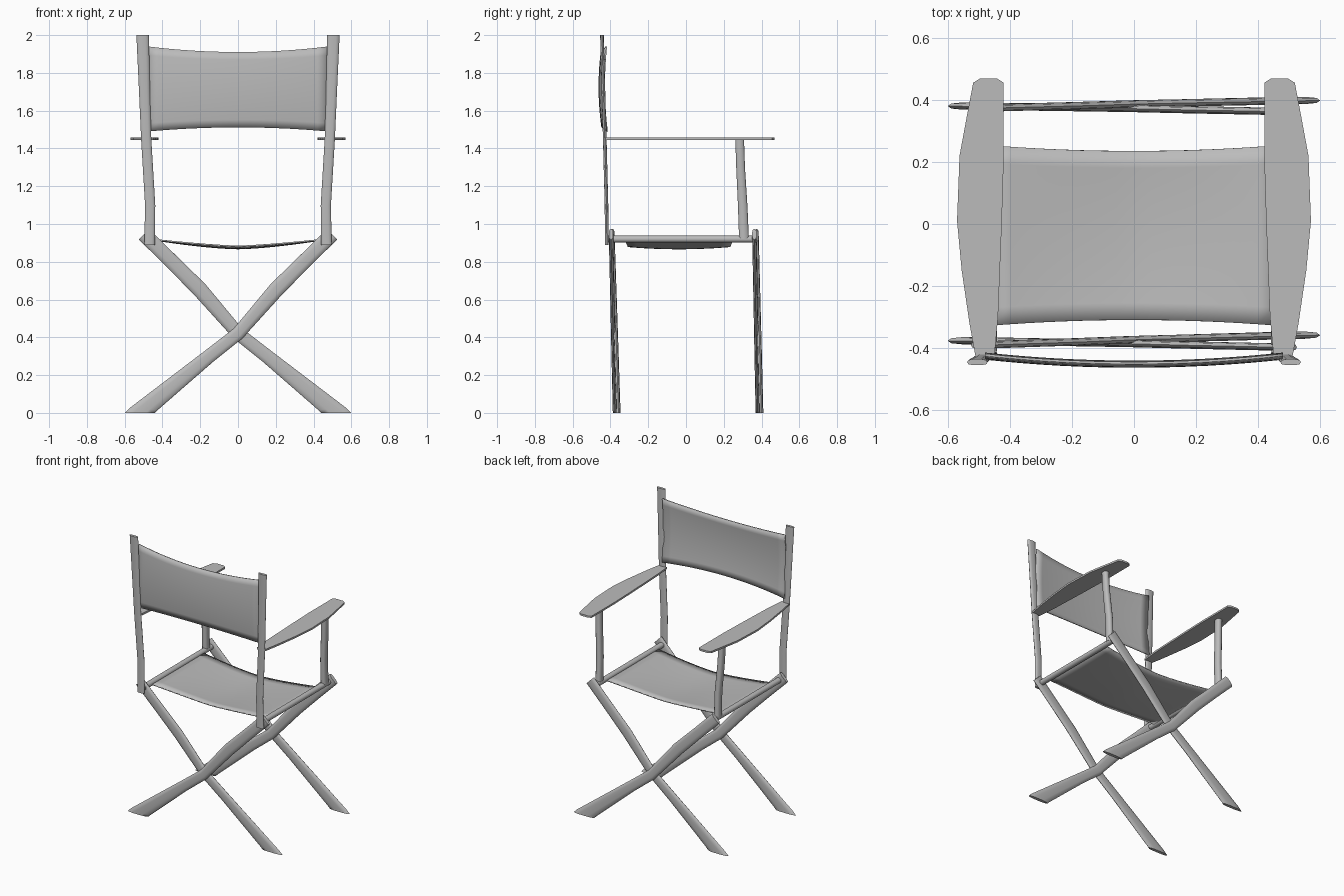
import bpy, bmesh, math
from mathutils import Vector

if "Cube" in bpy.data.objects:
    bpy.data.objects.remove(bpy.data.objects["Cube"])

grey = bpy.data.materials.new("plain_grey")
grey.diffuse_color = (0.5, 0.5, 0.5, 1)
grey.use_nodes = True
grey.node_tree.nodes["Principled BSDF"].inputs["Base Color"].default_value = grey.diffuse_color


def finish(bm, name, angle=40):
    bmesh.ops.recalc_face_normals(bm, faces=bm.faces)
    me = bpy.data.meshes.new(name)
    bm.to_mesh(me)
    bm.free()
    me.materials.append(grey)
    ob = bpy.data.objects.new(name, me)
    bpy.context.collection.objects.link(ob)
    bpy.ops.object.select_all(action='DESELECT')
    ob.select_set(True)
    bpy.context.view_layer.objects.active = ob
    bpy.ops.object.shade_smooth_by_angle(angle=math.radians(angle))
    return ob


def loft(name, sections, n=10, squareness=0.75):
    """Skin rounded rings; each section is (centre, half-axis u, half-axis v)."""
    bm = bmesh.new()
    rings = []
    for c, u, v in sections:
        c, u, v = Vector(c), Vector(u), Vector(v)
        ring = []
        for i in range(n):
            a = 2 * math.pi * i / n
            ca, sa = math.cos(a), math.sin(a)
            ring.append(bm.verts.new(
                c + u * math.copysign(abs(ca) ** squareness, ca)
                + v * math.copysign(abs(sa) ** squareness, sa)))
        rings.append(ring)
    for r, s in zip(rings, rings[1:]):
        for i in range(n):
            j = (i + 1) % n
            bm.faces.new((r[i], r[j], s[j], s[i]))
    bm.faces.new(rings[0])
    bm.faces.new(rings[-1])
    return finish(bm, name, 60)


def sheet(name, func, nx=16, ny=10, thick=0.008):
    """Thin cloth over s, t in -1..1."""
    bm = bmesh.new()
    g = [[bm.verts.new(func(2 * i / nx - 1, 2 * j / ny - 1)) for j in range(ny + 1)]
         for i in range(nx + 1)]
    for i in range(nx):
        for j in range(ny):
            bm.faces.new((g[i][j], g[i + 1][j], g[i + 1][j + 1], g[i][j + 1]))
    ob = finish(bm, name)
    mod = ob.modifiers.new("thickness", 'SOLIDIFY')
    mod.thickness = thick
    mod.offset = 0
    return ob


# crossed legs: (x, z, half-width x, half-width z), foot cut level with the floor
leg_path = [(-0.52, 0.0, -0.08, 0.0), (-0.50, 0.02, -0.076, 0.004),
            (-0.153, 0.30, -0.022, 0.029), (0.0, 0.42, -0.023, 0.026),
            (0.204, 0.655, -0.031, 0.027), (0.36, 0.81, -0.028, 0.027),
            (0.497, 0.946, -0.028, 0.028)]


def leg(name, side, y_foot, y_top):
    secs = []
    for x, z, ux, uz in leg_path:
        y = y_foot + (y_top - y_foot) * z / 0.946
        secs.append(((side * x, y, z), (side * ux, 0, uz), (0, 0.012, 0)))
    loft(name, secs)


leg("back_leg_a", 1, -0.376, -0.397)
leg("back_leg_b", -1, -0.358, -0.390)
leg("front_leg_a", 1, 0.380, 0.362)
leg("front_leg_b", -1, 0.398, 0.373)

for side, word in ((1, "right"), (-1, "left")):
    # back upright: flat post leaning outward toward the top
    post = [(0.468, -0.419, 0.89, 0.028), (0.465, -0.421, 1.1, 0.027),
            (0.486, -0.430, 1.45, 0.027), (0.495, -0.437, 1.7, 0.029),
            (0.505, -0.445, 2.0, 0.033)]
    loft(word + "_back_post",
         [((side * x, y, z), (w, 0, 0), (0, 0.010, 0)) for x, y, z, w in post])
    # front arm support
    prop = [(0.465, 0.307, 0.92, 0.027), (0.465, 0.300, 1.1, 0.026),
            (0.478, 0.289, 1.3, 0.024), (0.484, 0.284, 1.45, 0.024)]
    loft(word + "_arm_support",
         [((side * x, y, z), (0.021, 0, 0), (0, w, 0)) for x, y, z, w in prop])
    # seat rail
    loft(word + "_seat_rail",
         [((side * 0.462, y, 0.92), (0.021, 0, 0), (0, 0, 0.019)) for y in (-0.41, 0.355)],
         12, 1.0)
    # armrest plate
    outline = [(0.45, -0.43), (0.51, -0.43), (0.53, -0.32), (0.555, -0.15), (0.57, 0.01),
               (0.562, 0.22), (0.538, 0.35), (0.518, 0.455), (0.497, 0.468), (0.44, 0.468),
               (0.42, 0.455), (0.42, 0.2), (0.426, 0.0), (0.438, -0.3)]
    bm = bmesh.new()
    f = bm.faces.new([bm.verts.new((side * x, y, 1.446)) for x, y in outline])
    up = bmesh.ops.extrude_face_region(bm, geom=[f])["geom"]
    bmesh.ops.translate(bm, vec=(0, 0, 0.013),
                        verts=[v for v in up if isinstance(v, bmesh.types.BMVert)])
    finish(bm, word + "_armrest")


# cloth seat, sagging in the middle
def seat(s, t):
    y = -0.037 + t * (0.272 + 0.018 * s * s)
    return (0.455 * s, y, 0.870 + 0.048 * abs(s) ** 1.5 + 0.012 * t * t * (1 - s * s))


# cloth backrest, bulging rearward
def backrest(s, t):
    z = 1.711 + t * 0.199 + s * s * (0.03 if t > 0 else 0.022) * t
    return (0.48 * s, -0.435 - 0.026 * (1 - s * s) + 0.013 * t * t + 0.002 * (1 - t), z)


sheet("seat", seat)
sheet("backrest", backrest)
